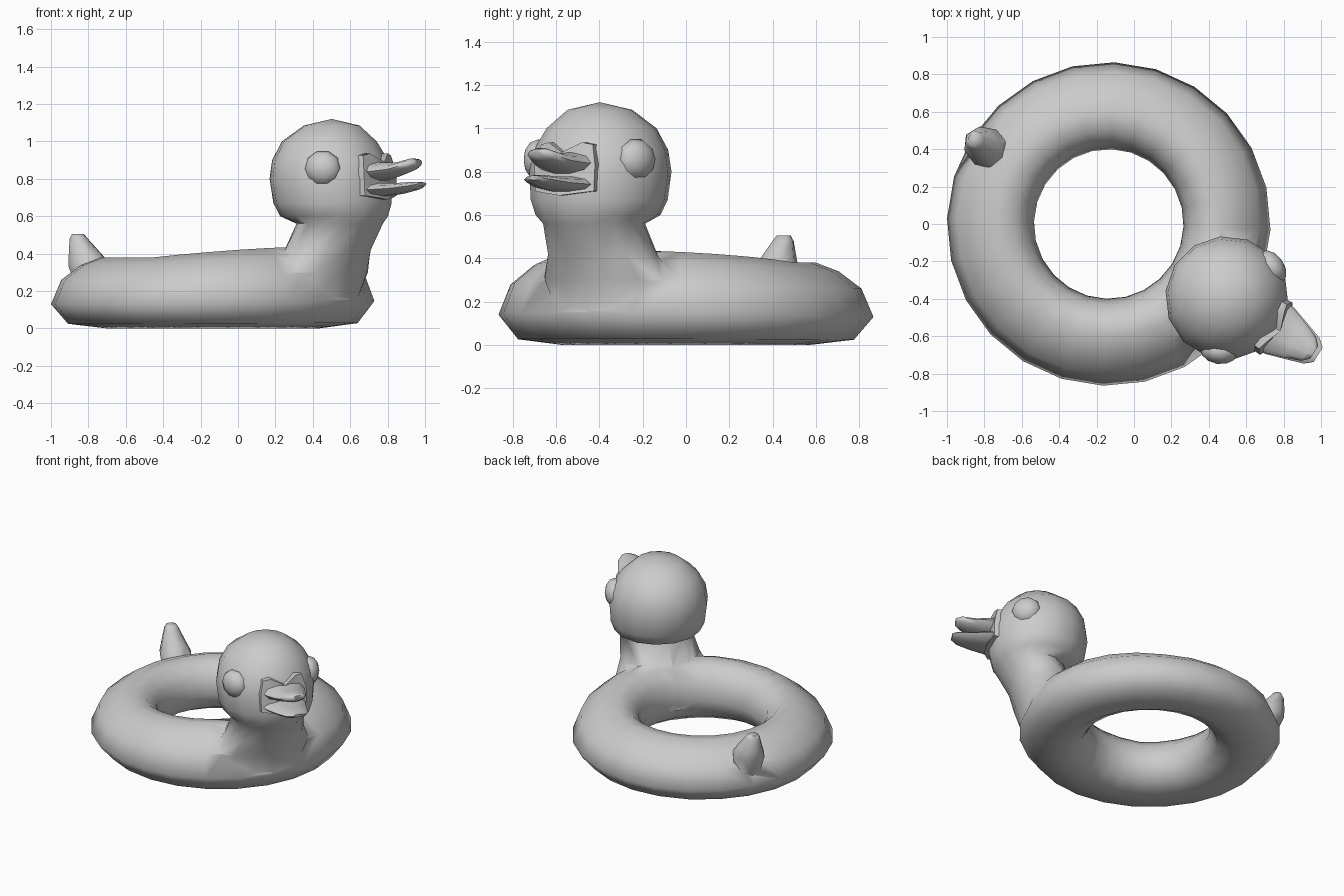
import bpy, bmesh, math
from mathutils import Matrix, Vector

if "Cube" in bpy.data.objects:
    bpy.data.objects.remove(bpy.data.objects["Cube"])

# Local frame: +x runs from the ring centre to the head
PLACE = Matrix.Translation((-0.135, 0, 0)) @ Matrix.Rotation(math.radians(-32), 4, 'Z')


def loft(name, rings, cyclic=False):
    """Skin a list of equal-length point rings; collapsed rings become tips."""
    bm = bmesh.new()
    rows = [[bm.verts.new(PLACE @ Vector(p)) for p in ring] for ring in rings]
    n = len(rows[0])
    pairs = list(zip(rows, rows[1:]))
    if cyclic:
        pairs.append((rows[-1], rows[0]))
    for a, b in pairs:
        for i in range(n):
            j = (i + 1) % n
            bm.faces.new((a[i], a[j], b[j], b[i]))
    if not cyclic:
        bm.faces.new(rows[0])
        bm.faces.new(rows[-1])
    bmesh.ops.remove_doubles(bm, verts=bm.verts, dist=1e-5)
    bmesh.ops.recalc_face_normals(bm, faces=bm.faces)
    mesh = bpy.data.meshes.new(name)
    bm.to_mesh(mesh)
    bm.free()
    ob = bpy.data.objects.new(name, mesh)
    bpy.context.collection.objects.link(ob)
    return ob


def oval(cx, z, rx, ry, n):
    return [(cx + rx * math.cos(2 * math.pi * i / n),
             ry * math.sin(2 * math.pi * i / n), z) for i in range(n)]


def smooth(ob, angle):
    bpy.ops.object.select_all(action='DESELECT')
    ob.select_set(True)
    bpy.context.view_layer.objects.active = ob
    bpy.ops.object.shade_smooth_by_angle(angle=math.radians(angle))


# Inflatable ring, slightly fuller towards the neck
PROFILE = [(.865, .13), (.775, .025), (.565, 0), (.45, .06), (.4, .17),
           (.43, .29), (.505, .365), (.6, .38), (.705, .34), (.81, .26)]
ring_rows = []
for k in range(24):
    a = 2 * math.pi * k / 24
    s = 1 + .15 * max(0, math.cos(a))
    ring_rows.append([(r * math.cos(a), r * math.sin(a), z * s) for r, z in PROFILE])
body = loft("body", ring_rows, cyclic=True)

# Chest, neck and head: (z, centre, length radius, width radius)
NECK = [(.14, .63, .225, .27), (.3, .67, .235, .33), (.42, .725, .22, .27),
        (.56, .8, .23, .24), (.60, .765, .29, .29), (.67, .755, .318, .318),
        (.8, .745, .33, .33), (.9, .74, .312, .312), (1.0, .735, .255, .255),
        (1.085, .75, .15, .15), (1.12, .76, 0, 0)]
rows = [oval(c, z, l, w, 14) for z, c, l, w in NECK]
rows[-1] = [(.76, 0, 1.12)] * 14
neck = loft("neck_and_head", rows[:-1])
bm = bmesh.new()
bm.from_mesh(neck.data)
top = max(bm.faces, key=lambda f: f.calc_center_median().z)
crown = bmesh.ops.poke(bm, faces=[top])["verts"][0]
crown.co.z = 1.12
bm.to_mesh(neck.data)
bm.free()

# Tail
TAIL = [(.2, -.75, .09, .09), (.33, -.775, .12, .11), (.39, -.80, .1, .085),
        (.48, -.845, .05, .05), (.505, -.85, .032, .035)]
tail = loft("tail", [oval(c, z, l, w, 8) for z, c, l, w in TAIL])

# Weld the body parts into one skin
for part in (neck, tail):
    mod = body.modifiers.new("weld", 'BOOLEAN')
    mod.operation = 'UNION'
    mod.solver = 'EXACT'
    mod.object = part
    bpy.context.view_layer.objects.active = body
    bpy.ops.object.modifier_apply(modifier=mod.name)
    bpy.data.objects.remove(part)
smooth(body, 65)

# Eyes
for side, label in ((-1, "right_eye"), (1, "left_eye")):
    bpy.ops.mesh.primitive_uv_sphere_add(segments=10, ring_count=6, radius=1)
    eye = bpy.context.object
    eye.name = label
    shape = (Matrix.Translation((.86, side * .265, .855))
             @ Matrix.Rotation(side * math.radians(67), 4, 'Z')
             @ Matrix.Rotation(math.pi / 2, 4, 'Y')
             @ Matrix.Diagonal((.097, .1, .068, 1)))
    eye.data.transform(PLACE @ shape)
    smooth(eye, 70)

# Beak base: notched patch hugging the face
HALF = [(0, .89), (.09, .935), (.14, .925), (.165, .83), (.16, .71), (.08, .70), (0, .69)]
outline = HALF + [(-w, z) for w, z in HALF[-2:0:-1]]
face = [(.765 + math.sqrt(.335 ** 2 - w * w) - max(0, z - .85) * .45, w, z) for w, z in outline]
back = [(x - .06, w * .97, z) for x, w, z in face]
pts = [back, face, [(1.08 + (x - 1.08) * .3, w * .5, .8 + (z - .8) * .5) for x, w, z in face]]
smooth(loft("beak_base", pts), 40)


# Upper and lower beak: (distance, half width, bottom, top)
def bill(name, sections):
    rows = []
    for x, w, lo, hi in sections:
        mid, h = (lo + hi) / 2, (hi - lo) / 2
        rows.append([(x, w * math.cos(math.pi * i / 5), mid + h * math.sin(math.pi * i / 5))
                     for i in range(10)])
    smooth(loft(name, rows), 60)


bill("upper_beak", [(1.0, .15, .785, .9), (1.08, .14, .79, .89), (1.17, .11, .815, .888),
                    (1.26, .075, .845, .91), (1.295, .04, .868, .905)])
bill("lower_beak", [(1.0, .155, .70, .785), (1.08, .145, .705, .78), (1.19, .11, .72, .78),
                    (1.28, .08, .74, .785), (1.32, .045, .762, .782)])
